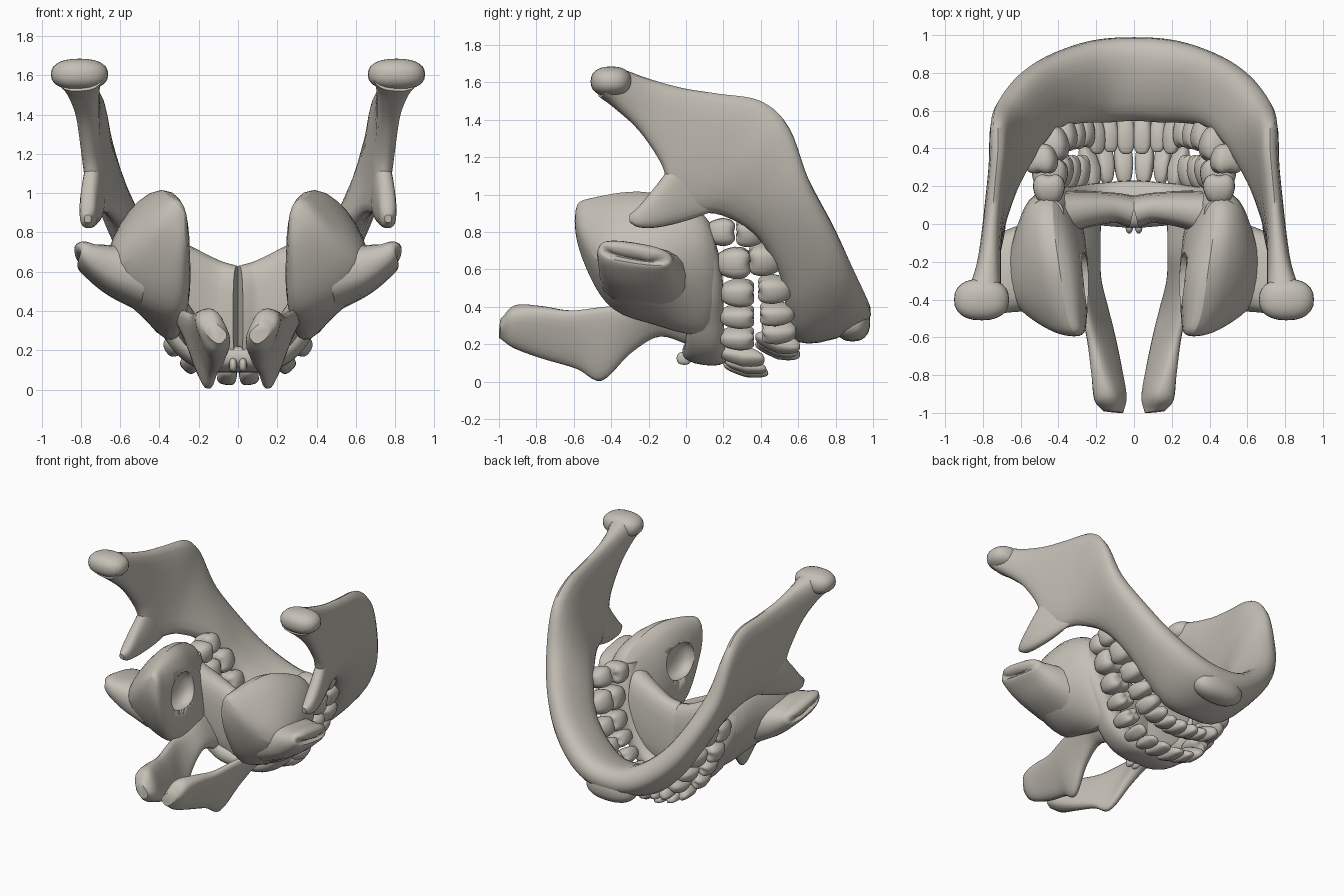
import bpy, bmesh, math
from mathutils import Vector

cube = bpy.data.objects.get("Cube")
if cube:
    bpy.data.objects.remove(cube, do_unlink=True)

bone = bpy.data.materials.new("warm grey bone")
bone.use_nodes = True
COLOR = (0.56, 0.53, 0.47, 1)
bone.diffuse_color = COLOR
bone.node_tree.nodes["Principled BSDF"].inputs["Base Color"].default_value = COLOR


def spow(v, p):
    return math.copysign(abs(v) ** p, v)


def finish(name, bm, mirror=True, subsurf=0):
    bmesh.ops.recalc_face_normals(bm, faces=bm.faces)
    mesh = bpy.data.meshes.new(name)
    bm.to_mesh(mesh)
    bm.free()
    obj = bpy.data.objects.new(name, mesh)
    bpy.context.collection.objects.link(obj)
    mesh.materials.append(bone)
    if mirror:
        obj.modifiers.new("Mirror", "MIRROR").use_mirror_merge = False
    if subsurf:
        mod = obj.modifiers.new("Smooth", "SUBSURF")
        mod.levels = mod.render_levels = subsurf
    bpy.ops.object.select_all(action="DESELECT")
    obj.select_set(True)
    bpy.context.view_layer.objects.active = obj
    bpy.ops.object.shade_smooth_by_angle(angle=math.radians(50))
    return obj


def loft(name, rings, **kw):
    bm = bmesh.new()
    rows = [[bm.verts.new(p) for p in ring] for ring in rings]
    n = len(rows[0])
    for r, s in zip(rows, rows[1:]):
        for i in range(n):
            j = (i + 1) % n
            bm.faces.new((r[i], r[j], s[j], s[i]))
    bm.faces.new(rows[0])
    bm.faces.new(rows[-1])
    return finish(name, bm, **kw)


def spline(points, steps):
    """Catmull-Rom through equal-length vectors."""
    pts = [Vector(p) for p in points]
    pts = [2 * pts[0] - pts[1]] + pts + [2 * pts[-1] - pts[-2]]
    out = []
    for a, b, c, d in zip(pts, pts[1:], pts[2:], pts[3:]):
        for k in range(steps):
            t = k / steps
            out.append(0.5 * (2 * b + (c - a) * t + (2 * a - 5 * b + 4 * c - d) * t**2
                              + (3 * b - a - 3 * c + d) * t**3))
    return out + [pts[-2]]


def ribbon(name, stations, steps=5, power=0.8, sides=20, **kw):
    """Slab swept between two edge lines; station = edge A, edge B, half thickness."""
    rows = spline([(*a, *b, t) for a, b, t in stations], steps)
    data = [(Vector(r[:3]), Vector(r[3:6]), r[6]) for r in rows]
    mids = [(a + b) / 2 for a, b, t in data]
    rings = []
    for i, (a, b, t) in enumerate(data):
        tangent = mids[min(i + 1, len(mids) - 1)] - mids[max(i - 1, 0)]
        across = (a - b) / 2
        normal = tangent.cross(across).normalized()
        rings.append([mids[i] + across * spow(math.cos(u), power) + normal * t * spow(math.sin(u), power)
                      for u in (2 * math.pi * k / sides for k in range(sides))])
    return loft(name, rings, **kw)


def flip(stations):
    """Continue a half arch across the middle."""
    neg = [tuple((-p[0], *p[1:]) for p in s[:2]) + (s[2],) for s in stations[:0:-1]]
    return neg + stations


def blob(name, center, radii, mirror=True):
    bm = bmesh.new()
    bmesh.ops.create_uvsphere(bm, u_segments=24, v_segments=14, radius=1)
    for v in bm.verts:
        v.co = Vector(center) + Vector(spow(c, 0.85) * r for c, r in zip(v.co, radii))
    return finish(name, bm, mirror)


# Lower jaw: chin, body, then the upright branch up to the neck
ribbon("lower_jaw", flip([
    ((0, .985, .40), (0, .55, .27), .11),
    ((.22, .965, .45), (.17, .54, .29), .11),
    ((.44, .89, .61), (.31, .53, .42), .10),
    ((.59, .79, .82), (.42, .50, .58), .09),
    ((.69, .66, 1.07), (.53, .38, .78), .085),
    ((.72, .55, 1.36), (.64, .19, .89), .07),
    ((.72, .40, 1.50), (.70, .03, .91), .06),
    ((.74, .17, 1.54), (.735, -.08, 1.0), .055),
    ((.755, -.02, 1.57), (.755, -.13, 1.16), .055),
    ((.77, -.2, 1.62), (.77, -.25, 1.34), .065),
    ((.79, -.34, 1.67), (.79, -.38, 1.46), .09),
    ((.805, -.42, 1.68), (.805, -.46, 1.52), .12),
]), mirror=False)
blob("chin_bump", (0, .89, .32), (.2, .095, .105), mirror=False)
blob("jaw_joint_head", (.807, -.40, 1.605), (.146, .11, .08))
ribbon("front_jaw_spur", [
    ((.70, .20, 1.3), (.68, .17, .92), .02),
    ((.74, -.03, 1.2), (.715, .0, .86), .045),
    ((.76, -.15, 1.06), (.75, -.15, .825), .048),
    ((.765, -.25, .94), (.765, -.25, .825), .04),
    ((.765, -.305, .89), (.765, -.3, .85), .018)])

# Upper jaw: cheek mass from the tooth side up to the eye socket floor
LEVELS = {
    .19: [(.32, .28), (.36, .22), (.47, .4), (.54, .6), (.56, .82), (.42, .91), (.34, .6)],
    .0: [(.24, .27), (.36, .21), (.51, .38), (.63, .6), (.62, .86), (.42, 1.03), (.29, .72)],
    -.2: [(.24, .34), (.33, .30), (.53, .39), (.72, .55), (.64, .85), (.38, 1.12), (.23, .84)],
    -.4: [(.24, .38), (.32, .34), (.51, .42), (.73, .58), (.60, .82), (.35, 1.08), (.23, .9)],
    -.52: [(.25, .6), (.31, .54), (.4, .58), (.56, .66), (.5, .82), (.34, 1.03), (.25, .92)],
    -.6: [(.26, .8), (.29, .77), (.34, .8), (.39, .85), (.36, .94), (.3, .98), (.25, .92)],
}
mass = loft("cheek_mass", [[(x, y, z) for x, z in ring] for y, ring in LEVELS.items()], subsurf=2)

# Hollow opening on the inner wall of the cheek mass
cutter = blob("sinus_cutter", (.27, -.30, .74), (.08, .15, .13))
cutter.hide_render = True
cutter.hide_viewport = True
hollow = mass.modifiers.new("Sinus", "BOOLEAN")
hollow.object = cutter

# Cheekbone stub reaching outwards
ribbon("cheekbone_stub", [
    ((.46, -.46, .6), (.46, .04, .53), .17),
    ((.62, -.465, .63), (.62, -.01, .58), .13),
    ((.74, -.475, .68), (.74, -.06, .63), .085),
    ((.795, -.46, .72), (.795, -.09, .66), .055),
    ((.825, -.40, .71), (.82, -.2, .66), .02)], power=.75)

# Nose-side plates rising from the upper jaw
ribbon("nose_plate", [
    ((.36, .02, .50), (.20, .03, .20), .06),
    ((.33, -.14, .46), (.20, -.14, .25), .055),
    ((.30, -.30, .41), (.19, -.29, .16), .04),
    ((.27, -.44, .40), (.15, -.45, .005), .035),
    ((.23, -.62, .38), (.12, -.58, .07), .04),
    ((.20, -.78, .40), (.09, -.77, .13), .055),
    ((.17, -.92, .40), (.08, -.92, .19), .07),
    ((.15, -.99, .32), (.07, -1.0, .25), .04)], power=.7)

# Palate in two halves with a seam, and the small spines in front of it
ribbon("palate_half", [
    ((.005, .06, .63), (.005, .07, .12), .085),
    ((.10, .08, .66), (.10, .09, .14), .08),
    ((.24, .07, .73), (.24, .09, .20), .095),
    ((.36, .05, .79), (.34, .08, .28), .11)], power=.7)
blob("nasal_spine", (.025, -.01, .125), (.02, .04, .035))

# Ridge holding the upper teeth
ribbon("upper_gum_ridge", flip([
    ((0, .23, .14), (0, -.02, .17), .065),
    ((.15, .22, .15), (.15, -.01, .18), .07),
    ((.26, .21, .22), (.26, .0, .25), .075),
    ((.345, .20, .36), (.345, .0, .37), .08),
    ((.41, .20, .50), (.41, .0, .50), .09),
    ((.45, .18, .66), (.45, -.02, .66), .1),
    ((.46, .13, .84), (.46, -.05, .84), .09)]), mirror=False)


def tooth(name, center, size, turn, bite, molar):
    """Rounded crown; bite is +1 for upper teeth and -1 for lower teeth."""
    bm = bmesh.new()
    bmesh.ops.create_uvsphere(bm, u_segments=20, v_segments=14, radius=1)
    ca, sa = math.cos(turn), math.sin(turn)
    for v in bm.verts:
        w, d, h = (spow(c, 0.7) for c in v.co)
        narrow = 1 - .22 * max(0, -h)
        if molar:
            # Four cusps round a central pit
            h -= .22 * max(0, h) * math.exp(-6 * min(w * w, d * d))
        else:
            # Chisel edge leaning outwards
            d *= 1 - .45 * max(0, h)
            d += .6 * h * bite
        w, d, h = w * narrow * size[0], d * narrow * size[1], h * size[2]
        v.co = Vector(center) + Vector((w * ca + d * sa, bite * h, w * sa - d * ca))
    finish(name, bm)


def tooth_row(prefix, centers, bite):
    names = ["inner_incisor", "outer_incisor", "canine", "front_premolar", "rear_premolar",
             "first_molar", "second_molar", "third_molar"]
    sizes = [(.05, .05, .12), (.045, .045, .11), (.05, .055, .12), (.056, .075, .1),
             (.058, .08, .1), (.072, .09, .1), (.085, .095, .1), (.075, .085, .085)]
    for i, (name, c, s) in enumerate(zip(names, centers, sizes)):
        a, b = centers[max(i - 1, 0)], centers[min(i + 1, 7)]
        turn = math.atan2(b[2] - a[2], b[0] - a[0])
        tooth(prefix + name, c, s, turn, bite, i > 2)


tooth_row("upper_", [(.055, .32, .075), (.15, .32, .09), (.235, .30, .14), (.305, .28, .235),
                     (.36, .28, .35), (.41, .28, .475), (.445, .26, .635), (.45, .19, .80)], 1)
tooth_row("lower_", [(.045, .49, .17), (.13, .49, .18), (.21, .49, .21), (.28, .49, .27),
                     (.335, .48, .365), (.39, .47, .495), (.44, .42, .655), (.49, .34, .80)], -1)
